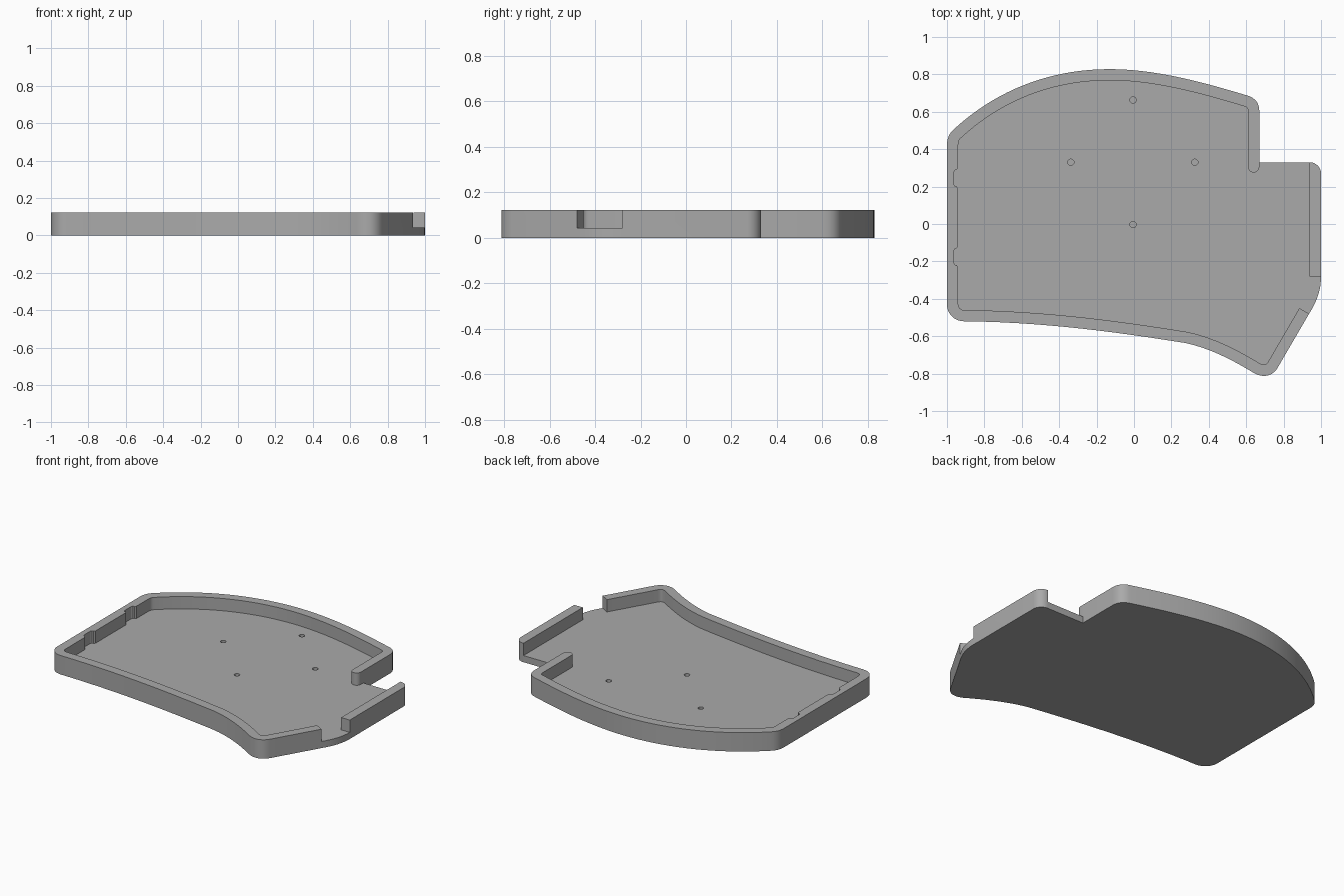
import bpy, bmesh, math
from mathutils import Vector

HEIGHT, FLOOR, WALL = 0.123, 0.043, 0.06

if "Cube" in bpy.data.objects:
    bpy.data.objects.remove(bpy.data.objects["Cube"])

grey = bpy.data.materials.new("mid grey")
grey.use_nodes = True
grey.diffuse_color = (0.4, 0.4, 0.4, 1)
grey.node_tree.nodes["Principled BSDF"].inputs["Base Color"].default_value = (0.4, 0.4, 0.4, 1)


def bezier(a, b, c, d, steps):
    """Points along a cubic curve, without its first point."""
    a, b, c, d = map(Vector, (a, b, c, d))
    pts = []
    for i in range(1, steps + 1):
        t = i / steps
        s = 1 - t
        pts.append(a * s**3 + b * 3 * s * s * t + c * 3 * s * t * t + d * t**3)
    return pts


def trace(start, *pieces):
    """A path of lines (one point) and curves (two handles, end, steps)."""
    pts = [Vector(start)]
    for p in pieces:
        pts += [Vector(p)] if len(p) == 2 else bezier(pts[-1], *p)
    return pts


def offset_left(pts, dist):
    """Mitred offset of an open path towards its left side."""
    out = []
    for i, p in enumerate(pts):
        before = (p - pts[i - 1]).normalized() if i else None
        after = (pts[i + 1] - p).normalized() if i + 1 < len(pts) else None
        before, after = before or after, after or before
        n1, n2 = (Vector((-v.y, v.x)) for v in (before, after))
        mid = (n1 + n2).normalized()
        out.append(p + mid * dist / mid.dot(n1))
    return out


def prism(name, loops, z0, z1):
    """Extrude one or more closed outlines into a solid."""
    bm = bmesh.new()
    for loop in loops:
        face = bm.faces.new([bm.verts.new((p[0], p[1], z0)) for p in loop])
        top = bmesh.ops.extrude_face_region(bm, geom=[face])["geom"]
        verts = [g for g in top if isinstance(g, bmesh.types.BMVert)]
        bmesh.ops.translate(bm, verts=verts, vec=(0, 0, z1 - z0))
    bmesh.ops.recalc_face_normals(bm, faces=bm.faces)
    mesh = bpy.data.meshes.new(name)
    bm.to_mesh(mesh)
    bm.free()
    obj = bpy.data.objects.new(name, mesh)
    bpy.context.collection.objects.link(obj)
    mesh.materials.append(grey)
    return obj


# Outer edge of the long wall, anticlockwise from the step on the right
wall_edge = trace(
    (0.67, 0.33), (0.67, 0.605),
    ((0.67, 0.648), (0.645, 0.676), (0.605, 0.687), 8),
    ((0.38, 0.755), (0.12, 0.828), (-0.13, 0.828), 14),
    ((-0.45, 0.828), (-0.74, 0.715), (-0.97, 0.50), 18),
    ((-0.99, 0.48), (-1, 0.455), (-1, 0.42), 6),
    (-1, -0.43),
    ((-1, -0.48), (-0.96, -0.52), (-0.91, -0.52), 8),
    ((-0.45, -0.525), (-0.05, -0.585), (0.273, -0.636), 14),
    ((0.41, -0.665), (0.53, -0.73), (0.63, -0.79), 10),
    ((0.68, -0.825), (0.74, -0.82), (0.77, -0.765), 10),
    (0.936, -0.48))

# Rest of the outline: right flank and step
flank = trace(
    wall_edge[-1],
    ((0.98, -0.41), (1, -0.35), (1, -0.28), 8),
    (1, 0.27),
    ((1, 0.303), (0.973, 0.33), (0.94, 0.33), 8))

tray = prism("tray", [wall_edge + flank[1:]], 0, HEIGHT)

# Inner wall line with two shallow recesses in the left-hand run
inner = offset_left(wall_edge, WALL)
run = next(i for i in range(len(inner) - 1) if inner[i].y - inner[i + 1].y > 0.5)
x = inner[run].x
recesses = []
for top, low in ((0.30, 0.19), (-0.12, -0.23)):
    recesses += [Vector(p) for p in (
        (x, top), (x - 0.008, top - 0.01), (x - 0.017, top - 0.012), (x - 0.023, top - 0.022),
        (x - 0.023, low + 0.022), (x - 0.017, low + 0.012), (x - 0.008, low + 0.01), (x, low))]
inner[run + 1:run + 1] = recesses

# Pocket: inside the walls, open at the corner gap and at the step
wall_tip = [Vector((0.64 + 0.03 * math.cos(a), 0.305 - 0.03 * math.sin(a)))
            for a in (math.pi * i / 10 for i in range(11))]
pocket_line = wall_tip + inner[1:] + [Vector(p) for p in (
    (0.936, -0.48), (1.05, -0.546), (1.05, -0.28), (0.938, -0.28),
    (0.938, 0.36), (0.70, 0.36), (0.67, 0.33))]
pocket = prism("pocket_cutter", [pocket_line], FLOOR, HEIGHT + 0.1)

# Blind screw holes in the floor
holes = prism("hole_cutter", [
    [(cx + 0.017 * math.cos(math.tau * i / 24), cy + 0.017 * math.sin(math.tau * i / 24))
     for i in range(24)]
    for cx, cy in ((-0.005, 0.663), (-0.338, 0.33), (0.325, 0.33), (-0.005, -0.003))],
    0.012, FLOOR + 0.03)

# Cut the pocket and holes, then bake the result
for cutter in (pocket, holes):
    mod = tray.modifiers.new(cutter.name, "BOOLEAN")
    mod.operation, mod.solver, mod.object = "DIFFERENCE", "EXACT", cutter
    cutter.hide_render = True
graph = bpy.context.evaluated_depsgraph_get()
baked = bpy.data.meshes.new_from_object(tray.evaluated_get(graph))
tray.modifiers.clear()
tray.data = baked
for cutter in (pocket, holes):
    bpy.data.objects.remove(cutter)

bpy.ops.object.select_all(action="DESELECT")
tray.select_set(True)
bpy.context.view_layer.objects.active = tray
bpy.ops.object.shade_smooth_by_angle(angle=math.radians(30))
